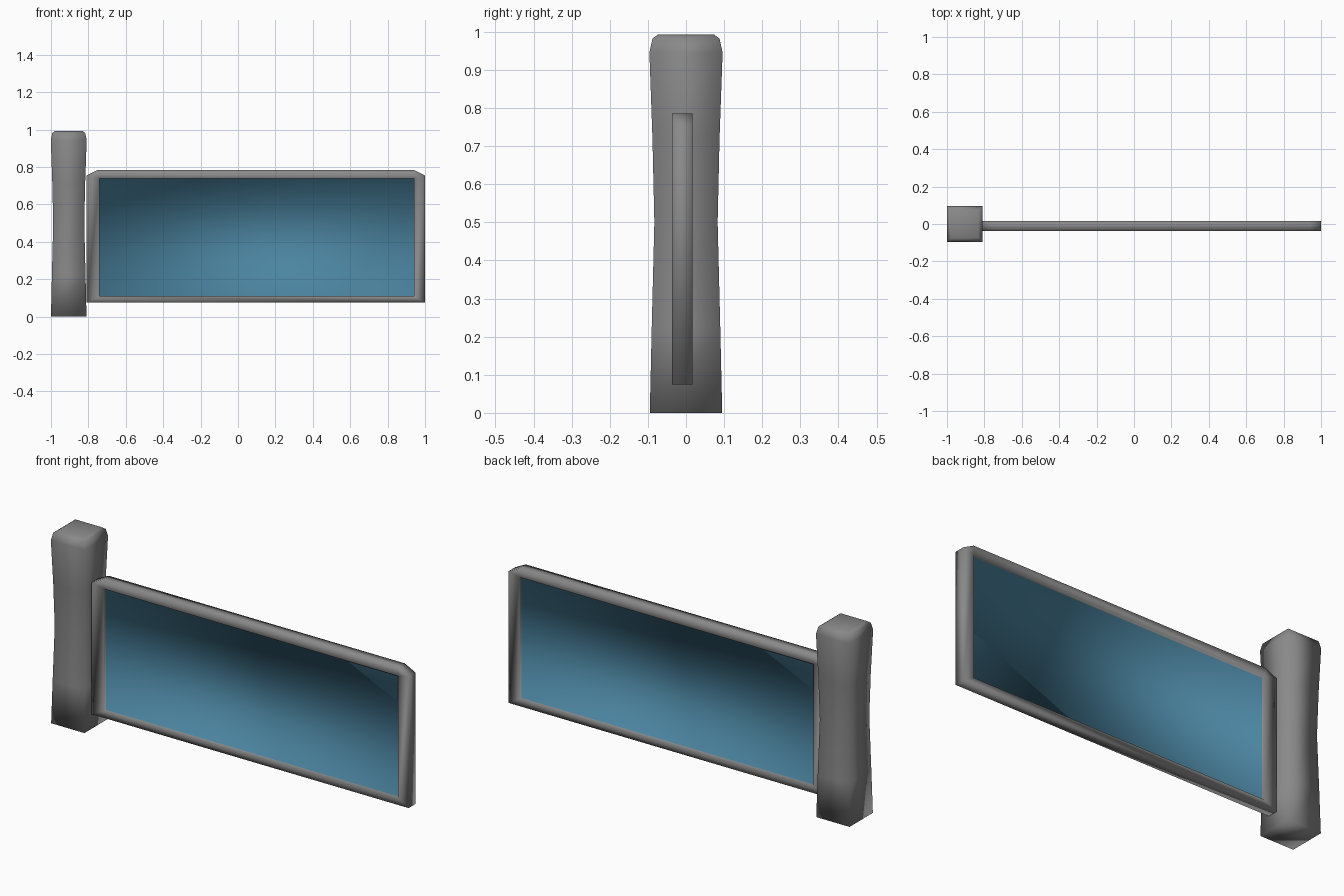
import bpy
import bmesh

if "Cube" in bpy.data.objects:
    bpy.data.objects.remove(bpy.data.objects["Cube"], do_unlink=True)


def material(name, rgb):
    m = bpy.data.materials.new(name)
    m.use_nodes = True
    m.diffuse_color = (*rgb, 1)
    m.node_tree.nodes["Principled BSDF"].inputs["Base Color"].default_value = (*rgb, 1)
    return m


GREY = material("grey_metal", (0.25, 0.25, 0.25))
BLUE = material("blue_glass", (0.07, 0.23, 0.35))


def loft(name, rings, mats, cap_mat):
    """Skin a list of point rings and cap both ends, shaded smooth."""
    bm = bmesh.new()
    loops = [[bm.verts.new(p) for p in ring] for ring in rings]
    n = len(loops[0])
    for a, b in zip(loops, loops[1:]):
        for i in range(n):
            j = (i + 1) % n
            bm.faces.new((a[i], a[j], b[j], b[i]))
    for end in (loops[0], loops[-1]):
        bm.faces.new(end).material_index = cap_mat
    bmesh.ops.remove_doubles(bm, verts=bm.verts, dist=0.0001)
    bmesh.ops.recalc_face_normals(bm, faces=bm.faces)
    for f in bm.faces:
        f.smooth = True
    me = bpy.data.meshes.new(name)
    bm.to_mesh(me)
    bm.free()
    for m in mats:
        me.materials.append(m)
    ob = bpy.data.objects.new(name, me)
    bpy.context.collection.objects.link(ob)
    return ob


# Square post, waisted in the middle with a rounded top
post_x = -0.905
profile = [(0, 0.095), (0.22, 0.09), (0.5, 0.083), (0.72, 0.088),
           (0.945, 0.096), (0.982, 0.088), (0.993, 0.073)]
square = [(-1, -1), (1, -1), (1, 1), (-1, 1)]
loft("hinge_post",
     [[(post_x + sx * r, sy * r, z) for sx, sy in square] for z, r in profile],
     [GREY], 0)

# Framed panel: outline with clipped top corners, recessed pane on both sides
left, right, low, high = -0.81, 1.0, 0.075, 0.785
cut_x, cut_z = 0.06, 0.03
outer = [(left, low), (right, low), (right, high - cut_z), (right - cut_x, high),
         (left + cut_x, high), (left, high - cut_z)]
inner = [(-0.74, 0.11), (0.94, 0.11), (0.94, 0.74), (0.94, 0.74),
         (-0.74, 0.74), (-0.74, 0.74)]
mid_y, half, pane = -0.01, 0.027, 0.01
sections = [(inner, -pane), (inner, -half), (outer, -half),
            (outer, half), (inner, half), (inner, pane)]
loft("framed_panel",
     [[(x, mid_y + y, z) for x, z in line] for line, y in sections],
     [GREY, BLUE], 1)
